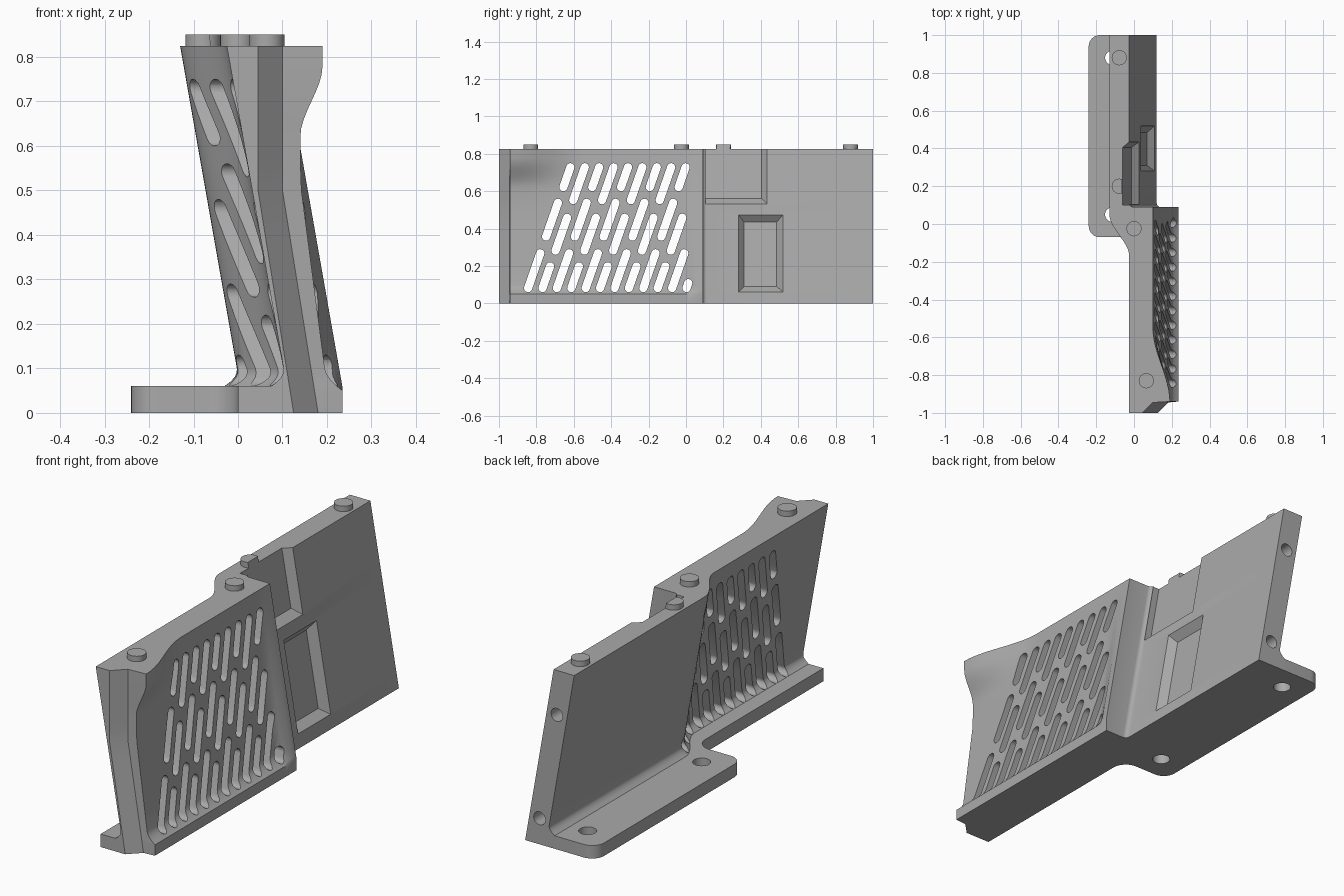
import bpy, bmesh, math

if "Cube" in bpy.data.objects:
    bpy.data.objects.remove(bpy.data.objects["Cube"])

LEAN = 0.176      # sideways lean of the wall per unit of height
TOP = 0.825

grey = bpy.data.materials.new("plain_grey")
grey.use_nodes = True
COLOUR = (0.4, 0.4, 0.4, 1)
grey.diffuse_color = COLOUR
grey.node_tree.nodes["Principled BSDF"].inputs["Base Color"].default_value = COLOUR


def smooth(t):
    t = max(0, min(1, t))
    return t * t * (3 - 2 * t)


def loft(bm, rings):
    """Skin a stack of equal-length rings and cap both ends."""
    rows = [[bm.verts.new(p) for p in ring] for ring in rings]
    n = len(rows[0])
    for a, b in zip(rows, rows[1:]):
        for i in range(n):
            j = (i + 1) % n
            bm.faces.new((a[i], a[j], b[j], b[i]))
    bm.faces.new(rows[0][::-1])
    bm.faces.new(rows[-1])


def finish(name, bm):
    bmesh.ops.recalc_face_normals(bm, faces=bm.faces)
    mesh = bpy.data.meshes.new(name)
    bm.to_mesh(mesh)
    bm.free()
    mesh.materials.append(grey)
    ob = bpy.data.objects.new(name, mesh)
    bpy.context.collection.objects.link(ob)
    return ob


def cut(target, cutter):
    cutter.hide_render = True
    mod = target.modifiers.new("cut", "BOOLEAN")
    mod.operation = "DIFFERENCE"
    mod.solver = "EXACT"
    mod.object = cutter
    bpy.context.view_layer.objects.active = target
    bpy.ops.object.modifier_apply(modifier=mod.name)


def circle(r, steps=32):
    return [(r * math.cos(2 * math.pi * i / steps), r * math.sin(2 * math.pi * i / steps))
            for i in range(steps)]


def upright_cylinder(bm, x, y, r, z0, z1):
    loft(bm, [[(x + a, y + b, z) for a, b in circle(r)] for z in (z0, z1)])


# Leaning wall: the plan outline changes gently with height
def outer_x(y, z):
    base = 0.1 + 0.131 * (TOP - z)
    if z < 0.1:                                    # flare into the foot
        base += (0.235 - base) * min(1, (0.1 - z) / 0.05) ** 2
    rim = max(base, min(0.235, 0.245 - LEAN * z))
    x = base + (rim - base) * smooth(y / 0.06)
    grip = max(base, 0.14) + 0.05 * smooth((z - 0.62) / 0.16)
    return x + (grip - x) * smooth((-0.55 - y) / 0.39)


def wall_ring(z):
    s = -LEAN * z
    foot = 0.035 * max(0, min(1, (0.1 - z) / 0.04)) ** 2
    pts = [(0.015 + s - foot, 1)]
    for i in range(17):                            # curved step between the two halves
        t = i / 16
        pts.append((0.015 + 0.105 * smooth(t) + s - foot, 0.05 - 0.22 * t))
    pts.append((0.12 + s - foot, -1))
    edge = 0.045 if z > 0.5 else 0.125 - 0.16 * z
    pts += [(edge, -1), (edge + 0.055, -0.945)]
    for i in range(33):
        y = -0.94 + 1.03 * i / 32
        pts.append((outer_x(y, z), y))
    for i in range(5):                             # small fillet behind the rim
        a = math.pi / 2 * i / 4
        pts.append((0.14 + s - 0.02 * math.sin(a), 0.11 - 0.02 * math.cos(a)))
    pts.append((0.12 + s, 1))
    return [(x, y, z) for x, y in pts]


levels = [0, 0.05, 0.06, 0.07, 0.08, 0.09, 0.1, 0.2, 0.3, 0.4, 0.5, 0.57]
levels += [0.6 + 0.02 * i for i in range(10)] + [TOP]
bm = bmesh.new()
loft(bm, [wall_ring(z) for z in levels])
wall = finish("leaning_wall", bm)

# Slanted vent slots, in two alternating column patterns
R = 0.022
PATTERNS = (((0.06, 0.29), (0.335, 0.56), (0.6, 0.75)),
            ((0.06, 0.22), (0.26, 0.48), (0.53, 0.75)))
SLANT = 0.35
bm = bmesh.new()
for k in range(12):
    for low, high in PATTERNS[k % 2]:
        y_at = lambda z: -0.845 + 0.077 * k + SLANT * (z - 0.08)
        low, high = low + R, high - R
        if y_at(low) > 0.012:
            continue
        high = min(high, max(low + 0.01, low + (0.012 - y_at(low)) / SLANT))
        tilt = math.atan(SLANT)
        outline = []
        for z, start in ((high, 0), (low, math.pi)):
            for i in range(9):
                a = start - tilt + math.pi * i / 8
                outline.append((y_at(z) + R * math.cos(a), z + R * math.sin(a)))
        loft(bm, [[(x, y, z) for y, z in outline] for x in (-0.4, 0.5)])
slots = finish("slot_cutter", bm)
cut(wall, slots)


# Bevelled pockets in the rear half
def pocket(name, outer, inner):
    rings = []
    for u, (y0, y1, z0, z1) in ((0.121, outer), (0.085, inner)):
        rings.append([(u - LEAN * z, y, z)
                      for y, z in ((y0, z0), (y1, z0), (y1, z1), (y0, z1))])
    b = bmesh.new()
    loft(b, rings)
    return finish(name, b)


notch = pocket("notch_cutter", (0.1, 0.435, 0.53, 0.9), (0.1, 0.405, 0.56, 0.9))
recess = pocket("recess_cutter", (0.28, 0.52, 0.06, 0.475), (0.31, 0.485, 0.09, 0.435))
cut(wall, notch)
cut(wall, recess)

# Blind holes in the back end of the wall
bm = bmesh.new()
for z in (0.12, 0.62):
    loft(bm, [[(0.0675 - LEAN * z + a, y, z + b) for a, b in circle(0.03)] for y in (0.88, 1.1)])
back_holes = finish("back_hole_cutter", bm)
cut(wall, back_holes)


# Base flange with rounded corners
def arc(cx, cy, r, a0, a1, steps=8):
    return [(cx + r * math.cos(math.radians(a0 + (a1 - a0) * i / steps)),
             cy + r * math.sin(math.radians(a0 + (a1 - a0) * i / steps)))
            for i in range(steps + 1)]


plan = [(0.08, 1)] + arc(-0.18, 0.94, 0.06, 90, 180) + arc(-0.18, -0.01, 0.06, 180, 270)
plan += arc(-0.07, -0.14, 0.07, 90, 0) + [(0, -1), (0.09, -1), (0.09, 0.06), (0.08, 0.09)]
bm = bmesh.new()
loft(bm, [[(x, y, z) for x, y in plan] for z in (0, 0.06)])
flange = finish("base_flange", bm)

bm = bmesh.new()
for y in (0.05, 0.88):
    upright_cylinder(bm, -0.115, y, 0.038, -0.1, 0.2)
flange_holes = finish("flange_hole_cutter", bm)
cut(flange, flange_holes)

# Locating pegs on the top edge
pegs = []
for name, x, y in (("front_peg", 0.065, -0.83), ("middle_peg", 0.0, -0.025),
                   ("notched_peg", -0.078, 0.2), ("rear_peg", -0.078, 0.88)):
    bm = bmesh.new()
    upright_cylinder(bm, x, y, 0.04, TOP - 0.02, 0.85)
    pegs.append(finish(name, bm))
cut(pegs[2], notch)

for helper in (slots, notch, recess, back_holes, flange_holes):
    bpy.data.objects.remove(helper)

# Smooth curved faces, keep edges crisp
for ob in [wall, flange] + pegs:
    bpy.ops.object.select_all(action="DESELECT")
    ob.select_set(True)
    bpy.context.view_layer.objects.active = ob
    bpy.ops.object.shade_smooth_by_angle(angle=math.radians(30))
